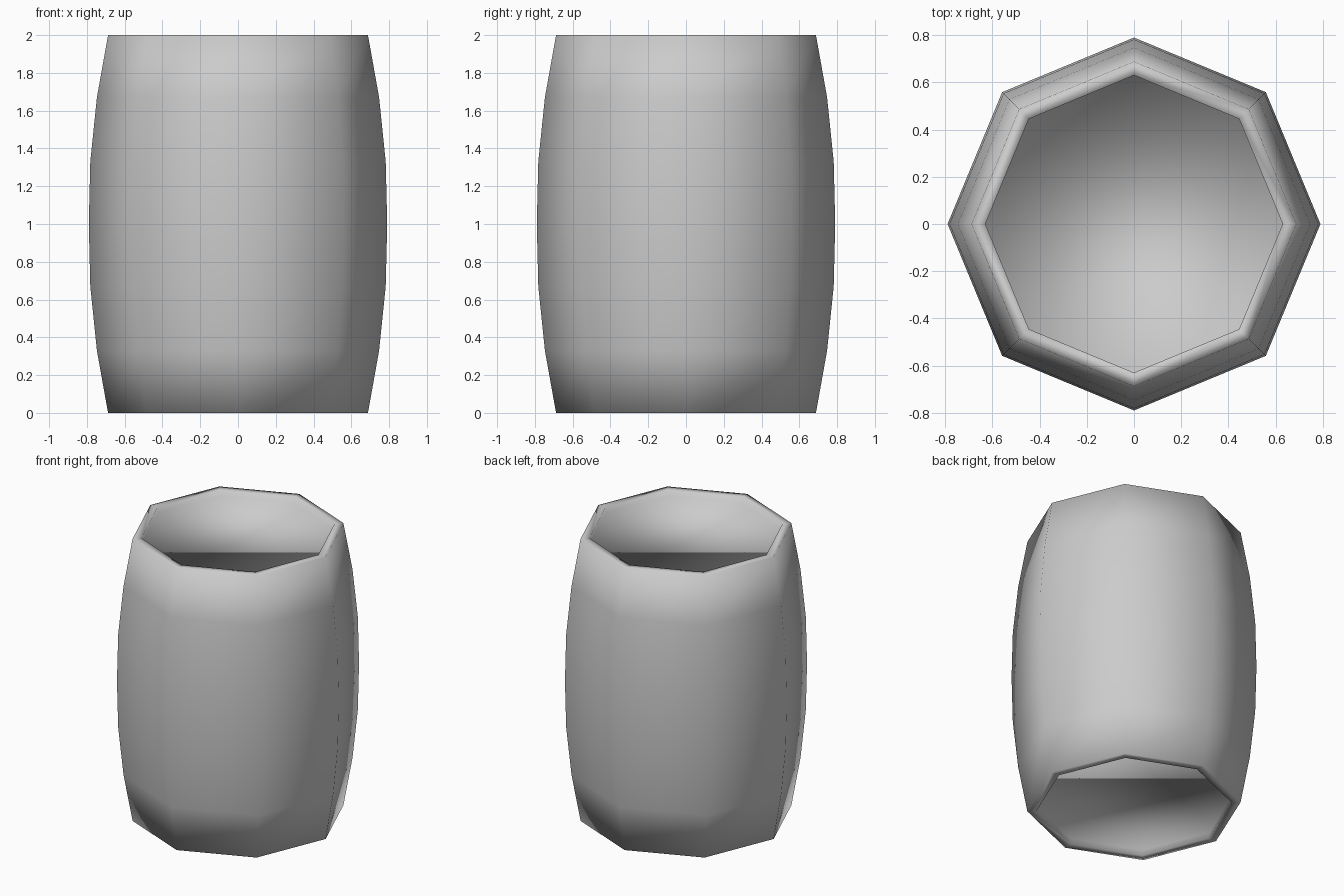
import bpy, bmesh, math

cube = bpy.data.objects.get("Cube")
if cube:
    bpy.data.objects.remove(cube, do_unlink=True)


def make_material(name, colour):
    mat = bpy.data.materials.new(name)
    mat.use_nodes = True
    mat.diffuse_color = colour
    mat.node_tree.nodes["Principled BSDF"].inputs["Base Color"].default_value = colour
    return mat


def lathe(name, profile, sides, mat):
    """Turn a (radius, height) profile around z and cap both ends."""
    bm = bmesh.new()
    rings = []
    for r, z in profile:
        angles = [math.tau * i / sides for i in range(sides)]
        rings.append([bm.verts.new((r * math.cos(a), r * math.sin(a), z)) for a in angles])
    for low, high in zip(rings, rings[1:]):
        for i in range(sides):
            j = (i + 1) % sides
            bm.faces.new((low[i], low[j], high[j], high[i]))
    bm.faces.new(rings[0][::-1])
    bm.faces.new(rings[-1])
    bmesh.ops.recalc_face_normals(bm, faces=bm.faces[:])
    for face in bm.faces:
        face.smooth = True
    mesh = bpy.data.meshes.new(name)
    bm.to_mesh(mesh)
    bm.free()
    mesh.materials.append(mat)
    obj = bpy.data.objects.new(name, mesh)
    bpy.context.collection.objects.link(obj)
    return obj


grey = make_material("plain grey", (0.6, 0.6, 0.6, 1))

# Upper half: recessed lid, rim and bulging staves; the lower half mirrors it
upper = [(0.79, 1.0), (0.782, 1.33), (0.747, 1.67), (0.688, 2.0),
         (0.63, 2.0), (0.63, 1.96)]
lower = [(r, 2 - z) for r, z in upper[:0:-1]]
lathe("barrel", lower + upper, 8, grey)
